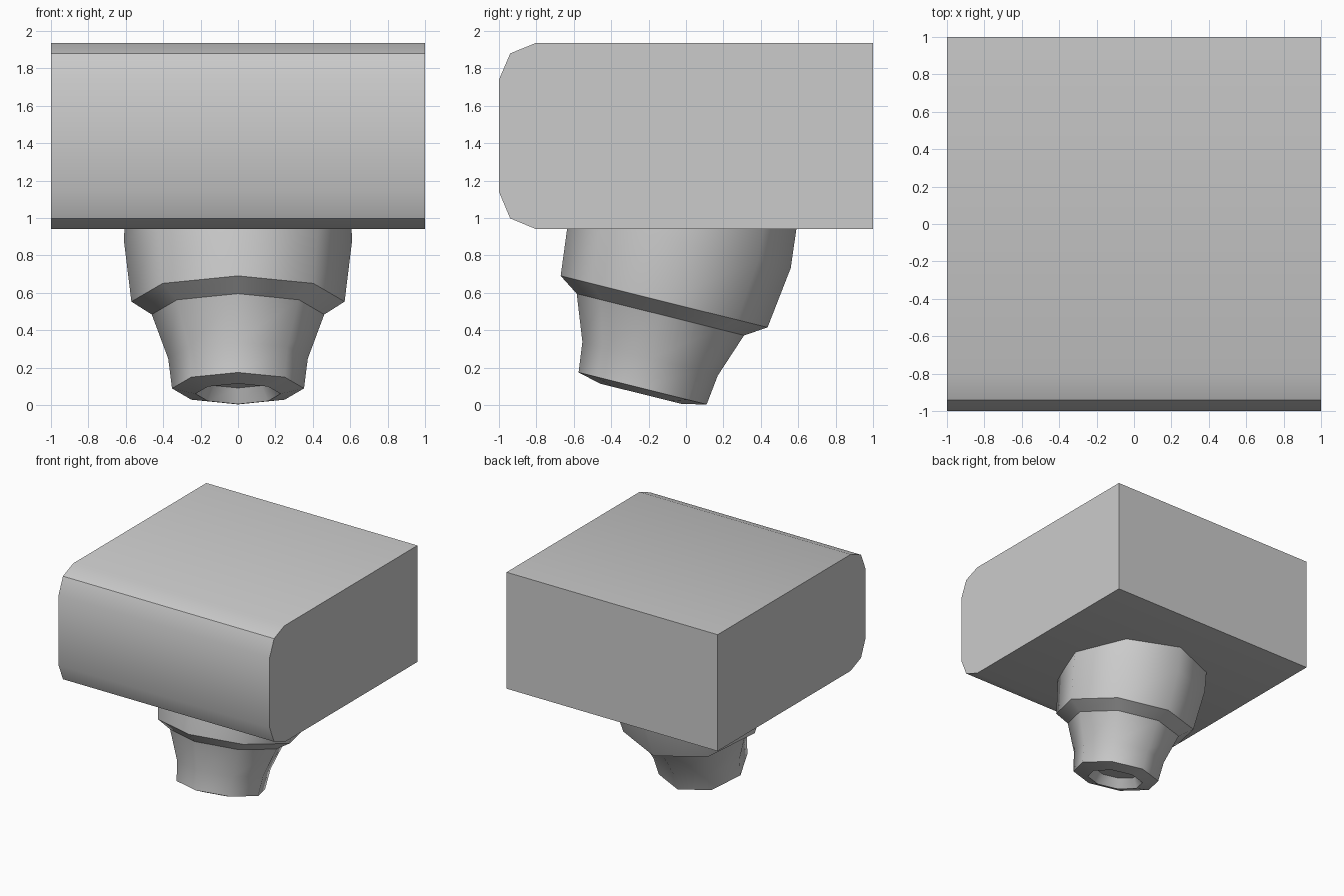
import bpy, bmesh, math

if "Cube" in bpy.data.objects:
    bpy.data.objects.remove(bpy.data.objects["Cube"])


def finish(bm, name, is_sharp):
    bmesh.ops.recalc_face_normals(bm, faces=bm.faces)
    for f in bm.faces:
        f.smooth = True
    for e in bm.edges:
        e.smooth = not is_sharp(e)
    mesh = bpy.data.meshes.new(name)
    bm.to_mesh(mesh)
    bm.free()
    obj = bpy.data.objects.new(name, mesh)
    bpy.context.collection.objects.link(obj)
    return obj


# Block body: side profile (y, z) with rounded front edges, extruded along x
profile = [(1, 0.94), (1, 1.937), (-0.8, 1.937), (-0.94, 1.88),
           (-1, 1.74), (-1, 1.14), (-0.94, 0.998), (-0.8, 0.94)]
bm = bmesh.new()
side = bm.faces.new([bm.verts.new((-1, y, z)) for y, z in profile])
ext = bmesh.ops.extrude_face_region(bm, geom=[side], use_keep_orig=True)
for v in ext["geom"]:
    if isinstance(v, bmesh.types.BMVert):
        v.co.x = 1
finish(bm, "block_body", lambda e: e.calc_face_angle(0) > math.radians(30))

# Stepped nozzle: tilted octagonal rings (y, z, radius, sharp), recess to top
TILT = math.radians(14)
SIDES = 8
rings = [(-0.22, 0.135, 0.18, True),     # recess floor
         (-0.24, 0.06, 0.227, True),     # recess rim
         (-0.232, 0.089, 0.353, True),   # bottom lip
         (-0.192, 0.248, 0.373, False),
         (-0.137, 0.484, 0.461, True),   # step inner edge
         (-0.117, 0.553, 0.57, True),    # step outer edge
         (-0.032, 0.88, 0.61, False),
         (0.01, 1.10, 0.60, False)]      # buried in the block
bm = bmesh.new()
loops = []
for cy, cz, r, _ in rings:
    loop = []
    for i in range(SIDES):
        a = math.tau * i / SIDES
        d = r * math.sin(a)
        loop.append(bm.verts.new((r * math.cos(a), cy + d * math.cos(TILT),
                                  cz - d * math.sin(TILT))))
    loops.append(loop)
for lo, hi in zip(loops, loops[1:]):
    for i in range(SIDES):
        j = (i + 1) % SIDES
        bm.faces.new((lo[i], lo[j], hi[j], hi[i]))
bm.faces.new(loops[0])
bm.faces.new(loops[-1])
ring_of = {v: k for k, loop in enumerate(loops) for v in loop}
last = len(rings) - 1
finish(bm, "nozzle", lambda e: ring_of[e.verts[0]] == ring_of[e.verts[1]]
       and (rings[ring_of[e.verts[0]]][3] or ring_of[e.verts[0]] == last))
